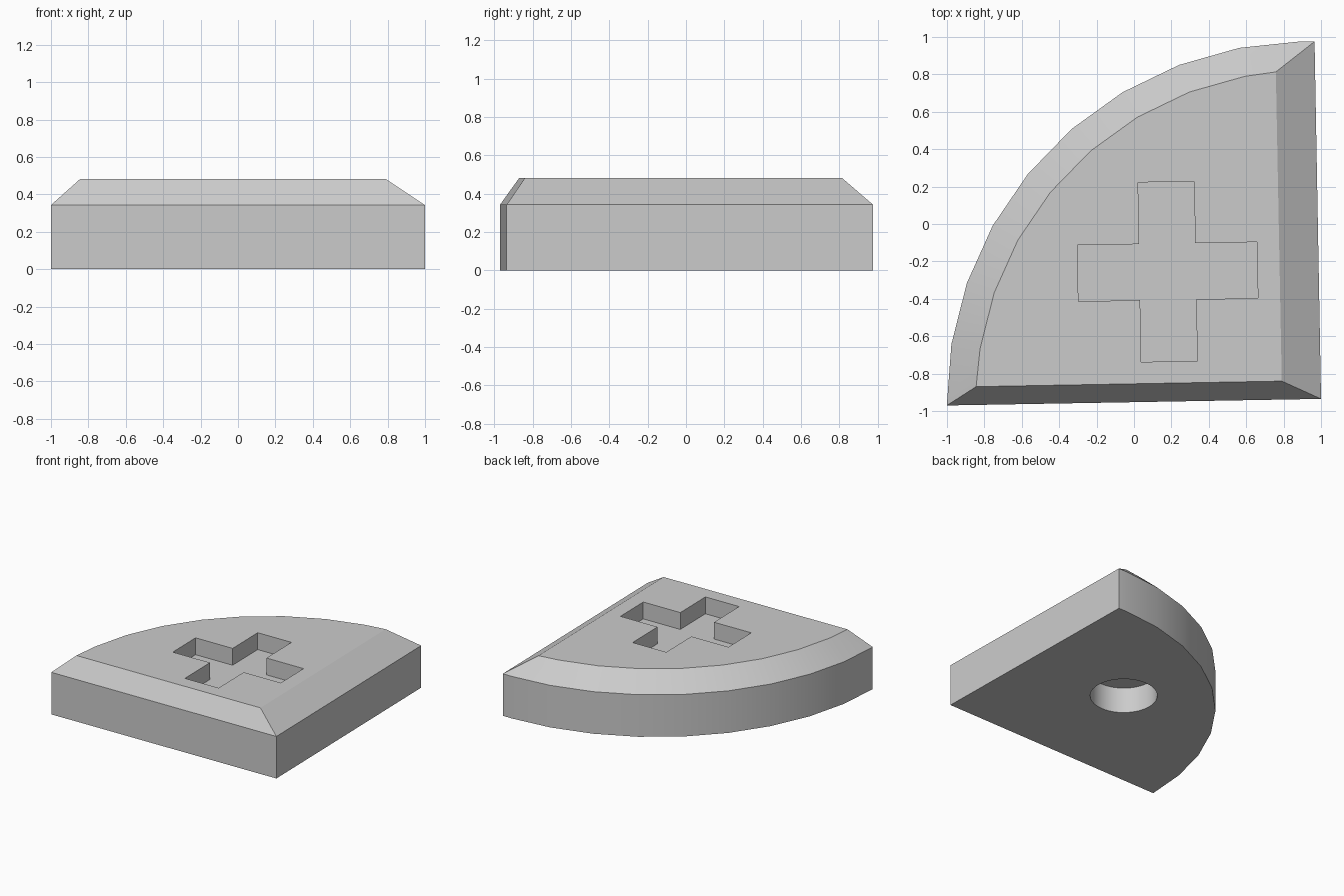
import bpy
import bmesh
from math import radians, sin, cos
from mathutils import Matrix, Vector

if "Cube" in bpy.data.objects:
    bpy.data.objects.remove(bpy.data.objects["Cube"], do_unlink=True)

grey = bpy.data.materials.new("light_grey")
grey.use_nodes = True
grey.diffuse_color = (0.6, 0.6, 0.6, 1)
grey.node_tree.nodes["Principled BSDF"].inputs["Base Color"].default_value = (0.6, 0.6, 0.6, 1)


def make_object(name, bm):
    bmesh.ops.recalc_face_normals(bm, faces=bm.faces)
    mesh = bpy.data.meshes.new(name)
    bm.to_mesh(mesh)
    bm.free()
    mesh.materials.append(grey)
    obj = bpy.data.objects.new(name, mesh)
    bpy.context.collection.objects.link(obj)
    return obj


def loft(name, rings):
    """Skin a stack of (outline, height) rings and cap both ends."""
    bm = bmesh.new()
    loops = [[bm.verts.new((x, y, z)) for x, y in outline] for outline, z in rings]
    for low, high in zip(loops, loops[1:]):
        for i in range(len(low)):
            j = (i + 1) % len(low)
            bm.faces.new((low[i], low[j], high[j], high[i]))
    bm.faces.new(loops[0])
    bm.faces.new(loops[-1])
    bmesh.ops.remove_doubles(bm, verts=bm.verts, dist=0.0005)
    return make_object(name, bm)


def sector(corner, radius, angles):
    """Quarter disc outline: a corner followed by points on the arc."""
    arc = [(0.925 - radius * cos(radians(a)), -0.95 + radius * sin(radians(a))) for a in angles]
    return [corner] + arc


# Quarter disc with a sloping rim
steps = [9.2 + 10 * k for k in range(8)]
base = sector((1, -0.935), 1.926, [-0.6] + steps + [88.8, 91.2])
top = sector((0.79, -0.84), 1.771, [2.6] + steps + [84.6, 84.6])
tile = loft("quarter_disc_tile", [(base, 0), (base, 0.342), (top, 0.482)])

# Plus-shaped pocket in the top
w, r = 0.15, 0.48
quarter = [Vector((r, -w)), Vector((r, w)), Vector((w, w))]
turn = Matrix.Rotation(radians(1), 2)
plus = []
for k in range(4):
    spin = turn @ Matrix.Rotation(radians(90 * k), 2)
    plus += [spin @ p + Vector((0.18, -0.255)) for p in quarter]
plus_cutter = loft("plus_pocket_cutter", [(plus, 0.345), (plus, 0.6)])

# Round blind hole in the underside
bm = bmesh.new()
bmesh.ops.create_cone(bm, cap_ends=True, segments=48, radius1=0.25, radius2=0.25, depth=0.42,
                      matrix=Matrix.Translation((0.1, 0, 0)))
hole_cutter = make_object("round_hole_cutter", bm)

# Cut both recesses, then remove the cutters
bpy.context.view_layer.objects.active = tile
for cutter in (plus_cutter, hole_cutter):
    cut = tile.modifiers.new(cutter.name, "BOOLEAN")
    cut.operation = "DIFFERENCE"
    cut.solver = "EXACT"
    cut.object = cutter
    bpy.ops.object.modifier_apply(modifier=cut.name)
    bpy.data.objects.remove(cutter, do_unlink=True)

# Smooth the arc and the hole, keep the rim edges crisp
bpy.ops.object.select_all(action="DESELECT")
tile.select_set(True)
bpy.ops.object.shade_smooth_by_angle(angle=radians(25))
